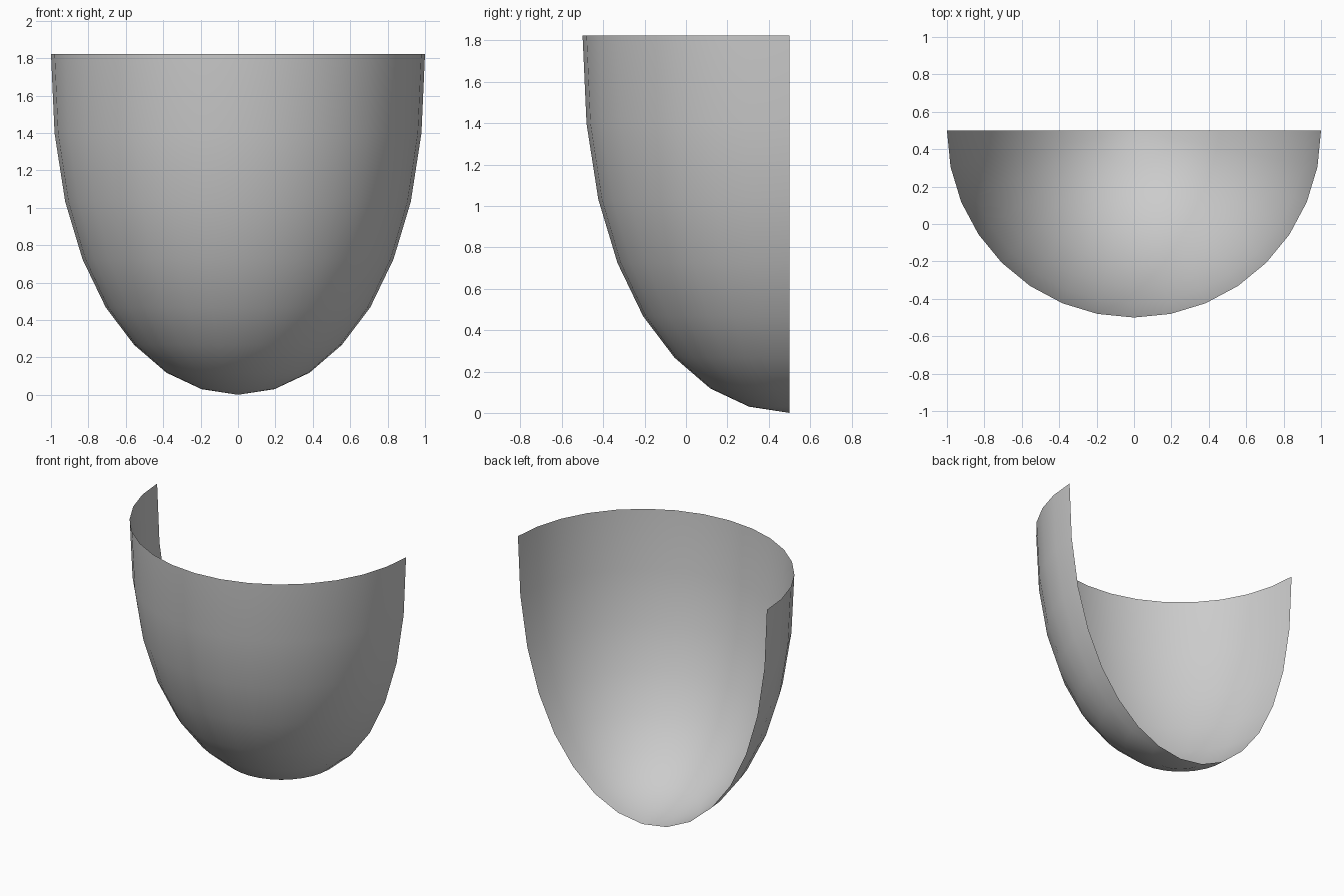
import bpy, bmesh
from math import pi, sin
from mathutils import Vector

if "Cube" in bpy.data.objects:
    bpy.data.objects.remove(bpy.data.objects["Cube"])

# Bowl profile: radii follow eighth steps of a quarter circle, heights read off
heights = [0, 0.03, 0.118, 0.267, 0.467, 0.725, 1.032, 1.398, 1.823]
radii = [sin(i * pi / 16) for i in range(9)]

# Half bowl: revolve the profile 180 degrees about the axis at the back
bm = bmesh.new()
verts = [bm.verts.new((-r, 0.5, z)) for r, z in zip(radii, heights)]
edges = [bm.edges.new(pair) for pair in zip(verts, verts[1:])]
bmesh.ops.spin(bm, geom=verts + edges, cent=Vector((0, 0.5, 0)),
               axis=Vector((0, 0, 1)), angle=pi, steps=16)
bmesh.ops.remove_doubles(bm, verts=bm.verts[:], dist=0.001)
bmesh.ops.dissolve_degenerate(bm, edges=bm.edges[:], dist=0.001)

# Face the outer side outward
axis = Vector((0, 0.5, 1.823))
bm.normal_update()
flip = [f for f in bm.faces if f.normal.dot(f.calc_center_median() - axis) < 0]
bmesh.ops.reverse_faces(bm, faces=flip)
for f in bm.faces:
    f.smooth = True

mesh = bpy.data.meshes.new("half_bowl")
bm.to_mesh(mesh)
bm.free()
bowl = bpy.data.objects.new("half_bowl", mesh)
bpy.context.collection.objects.link(bowl)
